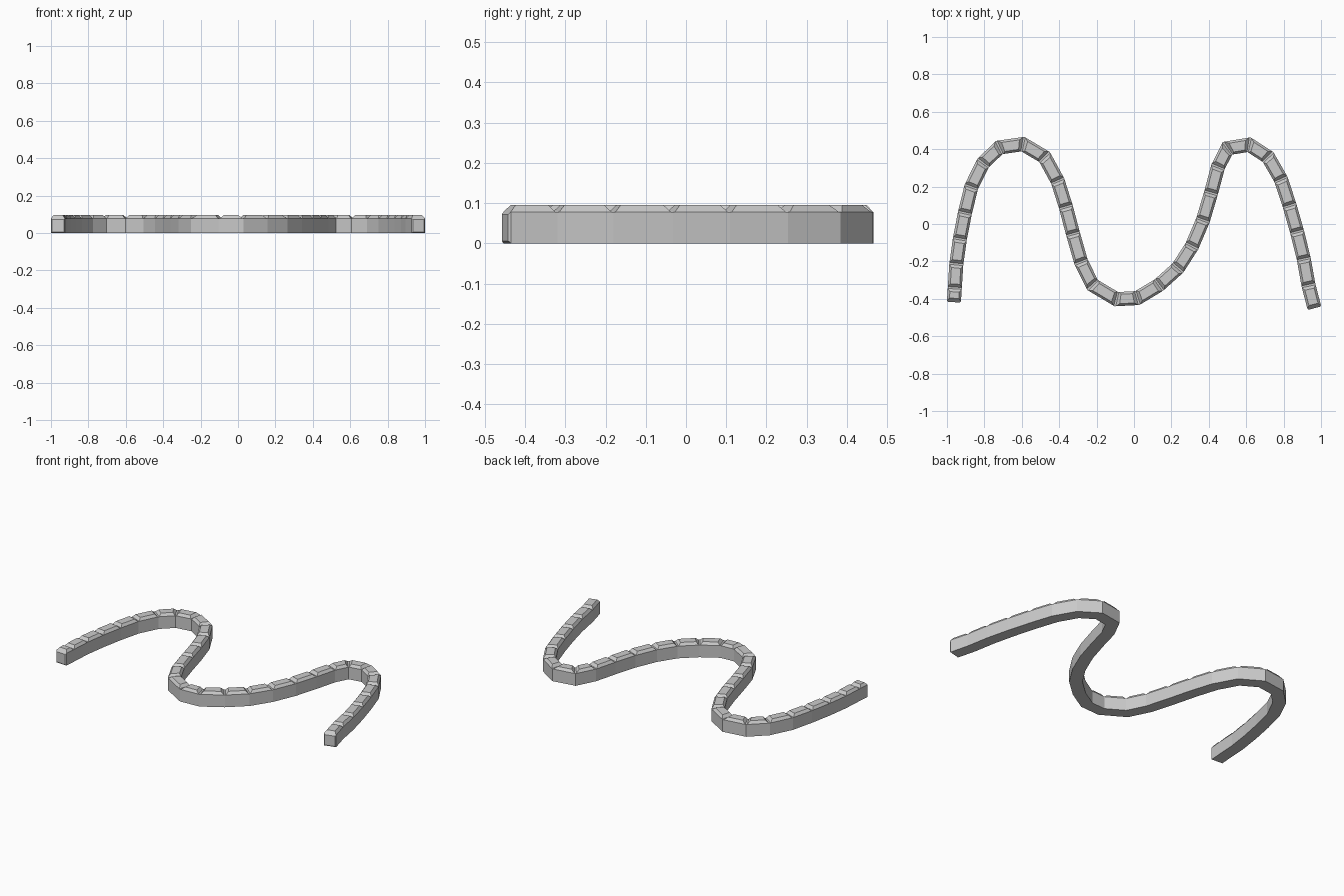
import bpy
from mathutils import Vector

if "Cube" in bpy.data.objects:
    bpy.data.objects.remove(bpy.data.objects["Cube"])

HALF_W, BODY_H, TOP_H = 0.0375, 0.078, 0.095
BEVEL = 0.006

# Centre line of the winding wall; every point is a joint between cap stones
PATH = [Vector(p) for p in [
    (-0.963, -0.418), (-0.958, -0.342), (-0.950, -0.214), (-0.931, -0.080),
    (-0.904, 0.059), (-0.870, 0.198), (-0.807, 0.326), (-0.720, 0.409),
    (-0.594, 0.427), (-0.478, 0.358), (-0.408, 0.230), (-0.364, 0.091),
    (-0.326, -0.053), (-0.283, -0.203), (-0.222, -0.326), (-0.094, -0.402),
    (0.018, -0.396), (0.134, -0.326), (0.235, -0.235), (0.310, -0.118),
    (0.369, 0.021), (0.412, 0.166), (0.449, 0.305), (0.500, 0.405),
    (0.615, 0.424), (0.717, 0.358), (0.786, 0.238), (0.832, 0.098),
    (0.872, -0.042), (0.908, -0.188), (0.933, -0.328), (0.965, -0.450)]]


def normal(a, b):
    d = (b - a).normalized()
    return Vector((-d.y, d.x))


def mitre(i):
    """Sideways unit offset at a joint, lengthened so the wall keeps its width."""
    n = [normal(PATH[k], PATH[k + 1]) for k in (i - 1, i) if 0 <= k < len(PATH) - 1]
    m = (n[0] + n[-1]).normalized()
    return m / m.dot(n[0])


MITRES = [mitre(i) for i in range(len(PATH))]


def make_object(name, verts, faces):
    mesh = bpy.data.meshes.new(name)
    mesh.from_pydata(verts, [], faces)
    mesh.update()
    obj = bpy.data.objects.new(name, mesh)
    bpy.context.collection.objects.link(obj)


# Wall body: mitred rectangular sweep with bevelled end caps
def section(c, m, half, low, high):
    a, b = c + m * half, c - m * half
    return [(*a, low), (*b, low), (*b, high), (*a, high)]


first_dir = (PATH[1] - PATH[0]).normalized() * BEVEL
last_dir = (PATH[-1] - PATH[-2]).normalized() * BEVEL
inset = (HALF_W - BEVEL, BEVEL, BODY_H - BEVEL)
full = (HALF_W, 0, BODY_H)
rings = [section(PATH[0], MITRES[0], *inset),
         section(PATH[0] + first_dir, MITRES[0], *full)]
rings += [section(p, m, *full) for p, m in zip(PATH[1:-1], MITRES[1:-1])]
rings += [section(PATH[-1] - last_dir, MITRES[-1], *full),
          section(PATH[-1], MITRES[-1], *inset)]
verts = [v for r in rings for v in r]
faces = [(4*r + k, 4*r + 4 + k, 4*r + 4 + (k + 1) % 4, 4*r + (k + 1) % 4)
         for r in range(len(rings) - 1) for k in range(4)]
e = len(verts) - 4
faces += [(0, 1, 2, 3), (e + 3, e + 2, e + 1, e)]
make_object("wall_body", verts, faces)


# Cap stones: one sloped-sided block per segment, separated by V grooves
def stone_ring(i, gap, half, z):
    a, b = PATH[i], PATH[i + 1]
    t = gap / (b - a).length
    out = []
    for s, f in ((1, t), (1, 1 - t), (-1, 1 - t), (-1, t)):
        p = (a + MITRES[i] * half * s).lerp(b + MITRES[i + 1] * half * s, f)
        out.append((p.x, p.y, z))
    return out


verts, faces = [], []
for i in range(len(PATH) - 1):
    o = len(verts)
    verts += stone_ring(i, 0.005, HALF_W, BODY_H)
    verts += stone_ring(i, 0.021, 0.025, TOP_H)
    faces += [(o + (k + 1) % 4, o + k, o + 4 + k, o + 4 + (k + 1) % 4) for k in range(4)]
    faces += [(o + 7, o + 6, o + 5, o + 4), (o, o + 1, o + 2, o + 3)]
make_object("cap_stones", verts, faces)
